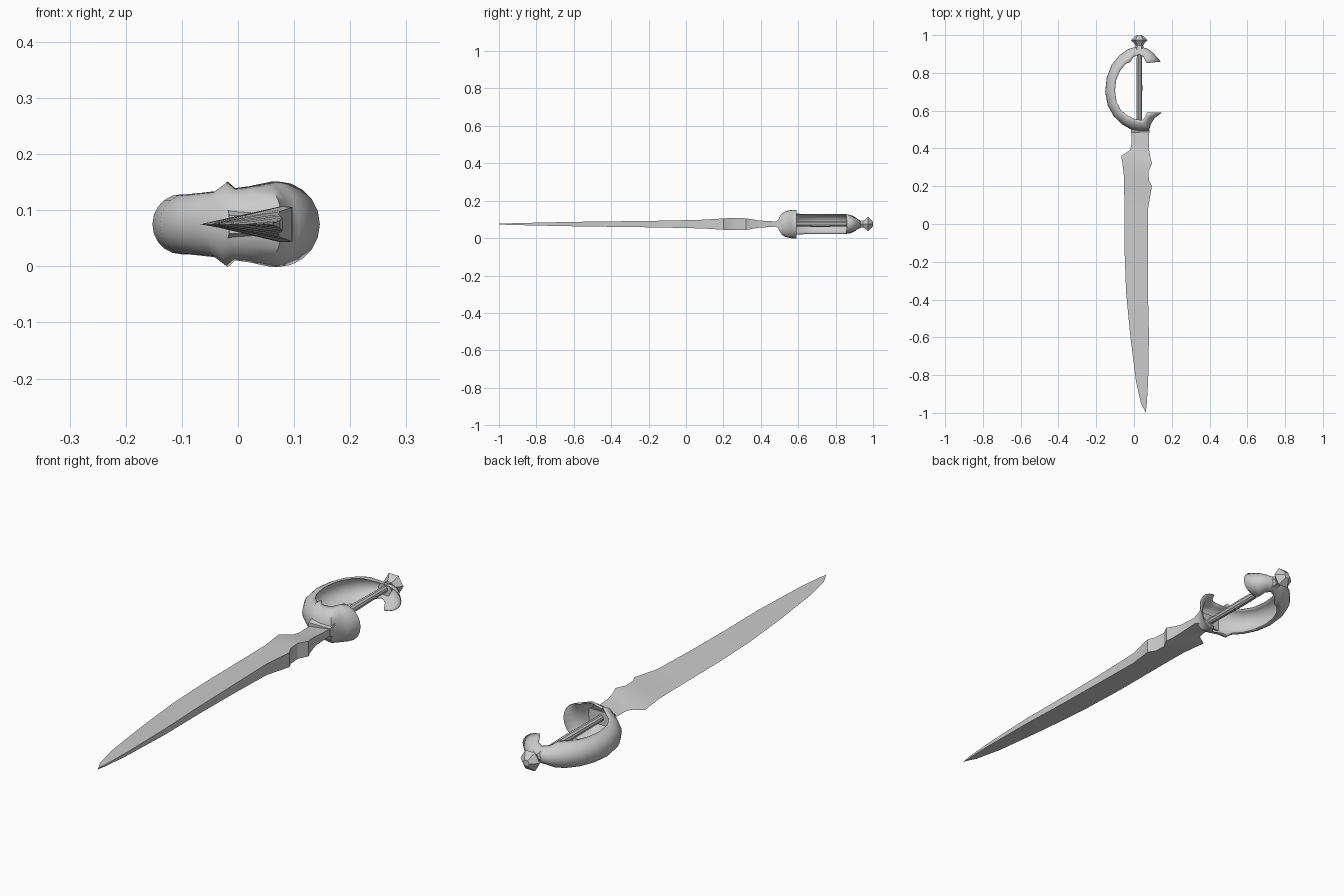
import bpy, math

old = bpy.data.objects.get("Cube")
if old:
    bpy.data.objects.remove(old, do_unlink=True)

MID = 0.075   # height of the flat symmetry plane
AXIS = 0.028  # x of the grip axis

steel = bpy.data.materials.new("plain_grey_steel")
steel.use_nodes = True
steel.diffuse_color = (0.6, 0.6, 0.6, 1)
steel.node_tree.nodes["Principled BSDF"].inputs["Base Color"].default_value = (0.6, 0.6, 0.6, 1)


def loft(name, rings, closed, caps=False, angle=35):
    """Skin a list of equal-length rings of points with quads."""
    n = len(rings[0])
    verts = [p for ring in rings for p in ring]
    faces = []
    for i in range(len(rings) - 1):
        for j in range(n if closed else n - 1):
            k = (j + 1) % n
            faces.append((i * n + j, i * n + k, (i + 1) * n + k, (i + 1) * n + j))
    if caps:
        faces.append(tuple(range(n))[::-1])
        faces.append(tuple(range(len(verts) - n, len(verts))))
    mesh = bpy.data.meshes.new(name)
    mesh.from_pydata(verts, [], faces)
    obj = bpy.data.objects.new(name, mesh)
    bpy.context.collection.objects.link(obj)
    mesh.materials.append(steel)
    bpy.ops.object.select_all(action="DESELECT")
    obj.select_set(True)
    bpy.context.view_layer.objects.active = obj
    bpy.ops.object.mode_set(mode="EDIT")
    bpy.ops.mesh.select_all(action="SELECT")
    bpy.ops.mesh.normals_make_consistent(inside=False)
    bpy.ops.object.mode_set(mode="OBJECT")
    bpy.ops.object.shade_smooth_by_angle(angle=math.radians(angle))
    return obj


def turned(name, profile, sides):
    """Ring profile of (y, radius) around the grip axis."""
    rings = [[(AXIS + r * math.cos(a), y, MID + r * math.sin(a))
              for a in (2 * math.pi * s / sides for s in range(sides))]
             for y, r in profile]
    return loft(name, rings, True, True)


# Blade: wedge section, (edge x, edge y, spine x, spine y, spine half thickness)
blade_rows = [
    (-0.015, 0.50, 0.080, 0.50, 0.013),
    (-0.013, 0.42, 0.080, 0.39, 0.019),
    (-0.022, 0.39, 0.088, 0.345, 0.027),
    (-0.067, 0.36, 0.097, 0.32, 0.031),
    (-0.060, 0.31, 0.076, 0.28, 0.032),
    (-0.053, 0.25, 0.079, 0.23, 0.032),
    (-0.052, 0.20, 0.095, 0.20, 0.030),
    (-0.051, 0.08, 0.074, 0.08, 0.023),
    (-0.050, -0.14, 0.073, -0.14, 0.018),
    (-0.042, -0.36, 0.074, -0.36, 0.015),
    (-0.020, -0.59, 0.079, -0.59, 0.012),
    (0.010, -0.83, 0.075, -0.83, 0.007),
    (0.037, -0.95, 0.068, -0.95, 0.004),
    (0.058, -0.99, 0.062, -1.00, 0.002),
]
loft("blade", [[(ex, ey, MID), (sx, sy, MID + h), (sx, sy, MID - h)]
               for ex, ey, sx, sy, h in blade_rows], True, True, 25)

# Collar where the blade meets the guard
loft("blade_collar", [[(x0, y, MID - h), (x1, y, MID - h), (x1, y, MID + h), (x0, y, MID + h)]
                      for y, x0, x1, h in [(0.482, -0.016, 0.081, 0.016),
                                           (0.515, -0.018, 0.083, 0.028)]], True, True)

# Knuckle guard: hollow strap, (outer x, outer y, rim x, rim y, half height)
guard_rows = [
    (0.145, 0.590, 0.070, 0.590, 0.075),
    (0.108, 0.562, 0.060, 0.570, 0.075),
    (0.088, 0.530, 0.052, 0.558, 0.073),
    (0.078, 0.492, 0.042, 0.550, 0.071),
    (0.030, 0.492, 0.018, 0.553, 0.066),
    (-0.010, 0.498, -0.006, 0.558, 0.063),
    (-0.032, 0.512, -0.018, 0.567, 0.075),
    (-0.060, 0.528, -0.036, 0.574, 0.058),
    (-0.105, 0.570, -0.070, 0.602, 0.054),
    (-0.138, 0.628, -0.092, 0.645, 0.052),
    (-0.151, 0.700, -0.101, 0.705, 0.052),
    (-0.143, 0.775, -0.094, 0.765, 0.052),
    (-0.117, 0.842, -0.074, 0.812, 0.052),
    (-0.075, 0.893, -0.044, 0.848, 0.052),
    (-0.035, 0.922, -0.020, 0.858, 0.050),
    (-0.005, 0.933, -0.002, 0.885, 0.036),
    (0.030, 0.937, 0.028, 0.896, 0.030),
    (0.070, 0.928, 0.050, 0.885, 0.036),
    (0.100, 0.905, 0.060, 0.865, 0.048),
    (0.140, 0.860, 0.068, 0.852, 0.053),
]
SEG = 10
rings = []
for ox, oy, rx, ry, h in guard_rows:
    ring = []
    for s in range(SEG + 1):
        a = math.pi * (s / SEG - 0.5)
        f = 1 - math.cos(a)
        ring.append((ox + (rx - ox) * f, oy + (ry - oy) * f, MID + h * math.sin(a)))
    rings.append(ring)
guard = loft("knuckle_guard", rings, False, angle=50)
shell = guard.modifiers.new("thin_shell", "SOLIDIFY")
shell.thickness = 0.003
shell.offset = 0

# Grip rod, and faceted pommel on a short neck
turned("grip_rod", [(0.50, 0.013), (0.62, 0.014), (0.72, 0.016), (0.82, 0.014), (0.93, 0.013)], 10)
turned("pommel", [(0.915, 0.032), (0.930, 0.024), (0.945, 0.020), (0.955, 0.026),
                  (0.973, 0.044), (0.992, 0.024), (1.0, 0.014)], 6)
